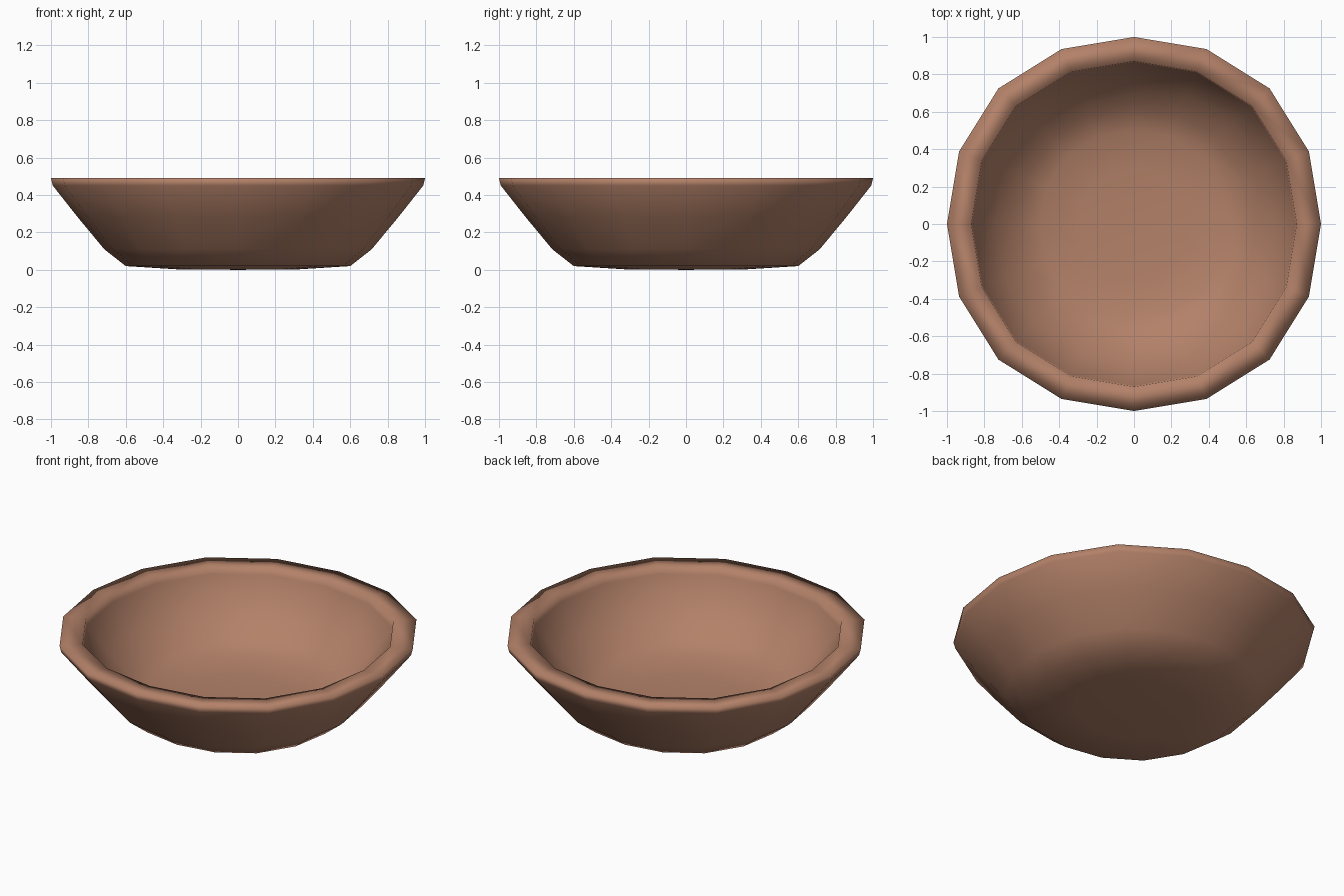
import bpy, bmesh, math

if "Cube" in bpy.data.objects:
    bpy.data.objects.remove(bpy.data.objects["Cube"])

SIDES = 16
# closed bowl profile (radius, z): outer base -> rim -> inner floor
PROFILE = [(0.33, 0.003), (0.60, 0.02), (0.715, 0.11), (0.86, 0.285),
           (0.99, 0.45), (1.0, 0.49), (0.87, 0.49), (0.865, 0.45),
           (0.74, 0.29), (0.62, 0.165), (0.50, 0.115), (0.30, 0.095)]


def ring(bm, r, z):
    """Slightly squared ring: diagonals sit a little further out."""
    verts = []
    for i in range(SIDES):
        a = 2 * math.pi * i / SIDES
        rr = r * (1 + 0.025 * math.sin(2 * a) ** 2)
        verts.append(bm.verts.new((rr * math.cos(a), rr * math.sin(a), z)))
    return verts


bm = bmesh.new()
rings = [ring(bm, r, z) for r, z in PROFILE]
for low, high in zip(rings, rings[1:]):
    for i in range(SIDES):
        j = (i + 1) % SIDES
        bm.faces.new((low[i], low[j], high[j], high[i]))

# close the underside and the inner floor
under = bm.verts.new((0, 0, 0))
floor = bm.verts.new((0, 0, 0.09))
for i in range(SIDES):
    j = (i + 1) % SIDES
    bm.faces.new((under, rings[0][j], rings[0][i]))
    bm.faces.new((floor, rings[-1][i], rings[-1][j]))
bmesh.ops.recalc_face_normals(bm, faces=bm.faces)
for f in bm.faces:
    f.smooth = True

mesh = bpy.data.meshes.new("bowl")
bm.to_mesh(mesh)
bm.free()
bowl = bpy.data.objects.new("bowl", mesh)
bpy.context.collection.objects.link(bowl)

# terracotta clay
clay = bpy.data.materials.new("clay")
clay.diffuse_color = (0.45, 0.22, 0.14, 1)
clay.use_nodes = True
clay.node_tree.nodes["Principled BSDF"].inputs["Base Color"].default_value = clay.diffuse_color
mesh.materials.append(clay)
